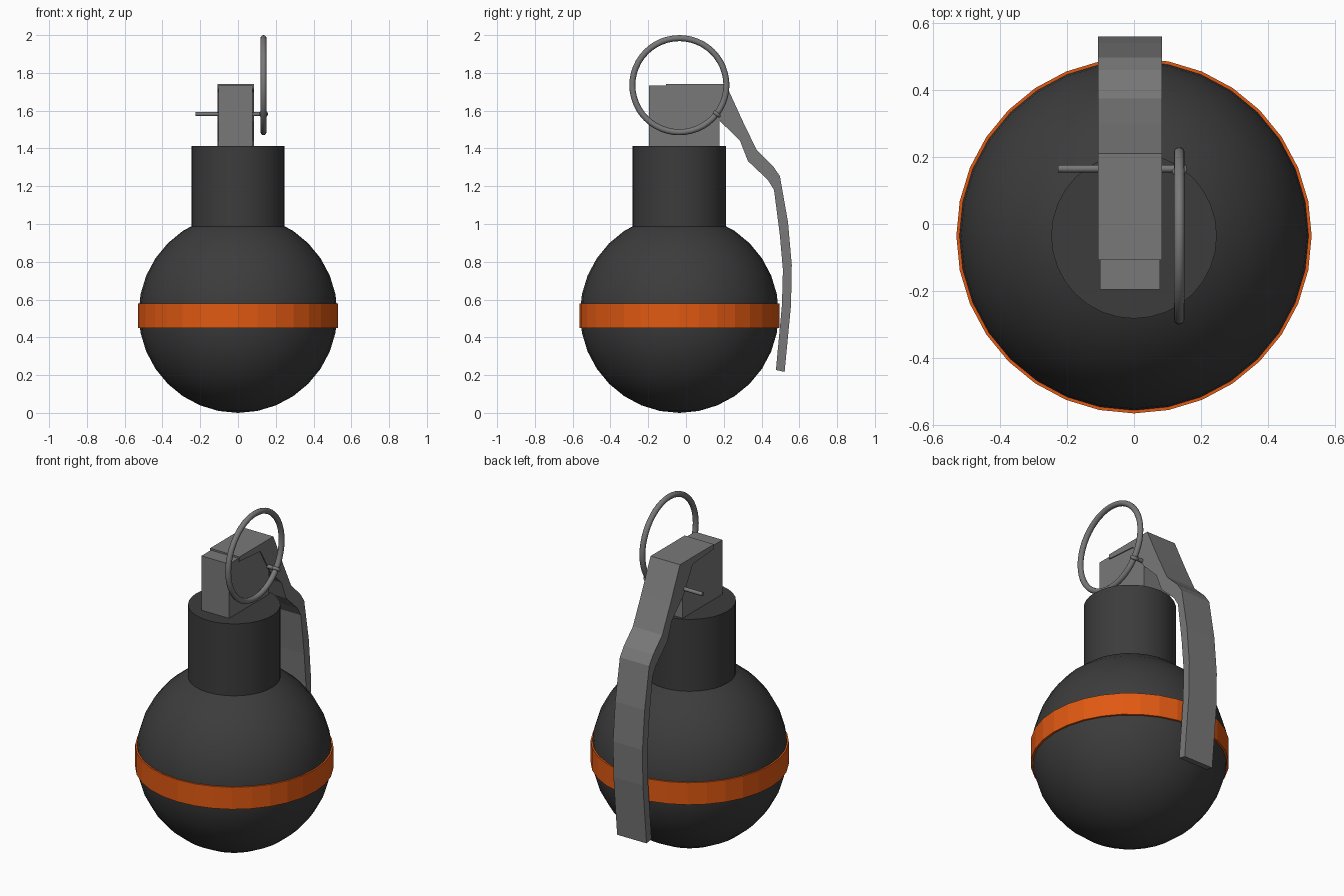
import bpy, bmesh, math
from mathutils import Vector

if "Cube" in bpy.data.objects:
    bpy.data.objects.remove(bpy.data.objects["Cube"])

CY = -0.035  # body axis in y


def material(name, rgb):
    m = bpy.data.materials.new(name)
    m.diffuse_color = (*rgb, 1)
    m.use_nodes = True
    m.node_tree.nodes["Principled BSDF"].inputs["Base Color"].default_value = m.diffuse_color
    return m


DARK = material("dark_casing", (0.045, 0.045, 0.045))
ORANGE = material("orange_band", (0.75, 0.10, 0.006))
METAL = material("grey_metal", (0.19, 0.19, 0.19))


def finish(name, mat, smooth=None):
    ob = bpy.context.object
    ob.name = name
    ob.data.materials.append(mat)
    if smooth:
        bpy.ops.object.shade_smooth_by_angle(angle=math.radians(smooth))
    return ob


def cylinder(name, mat, r, depth, loc, rot=(0, 0, 0), sides=32, smooth=40):
    bpy.ops.mesh.primitive_cylinder_add(vertices=sides, radius=r, depth=depth,
                                        location=loc, rotation=rot)
    return finish(name, mat, smooth)


def torus(name, mat, major, minor, loc, rot, seg=48):
    bpy.ops.mesh.primitive_torus_add(major_radius=major, minor_radius=minor, major_segments=seg,
                                     minor_segments=12, location=loc, rotation=rot)
    return finish(name, mat, 60)


# Round body and neck
bpy.ops.mesh.primitive_uv_sphere_add(segments=32, ring_count=16, radius=0.526,
                                     location=(0, CY, 0.526))
finish("body", DARK, 40)
cylinder("neck", DARK, 0.247, 0.51, (0, CY, 1.157))

# Flat-faced band around the middle
cylinder("band", ORANGE, 0.53, 0.13, (0, CY, 0.515), smooth=None)

# Fuse block on the neck
bpy.ops.mesh.primitive_cube_add(size=1, location=(-0.012, -0.009, 1.565))
block = finish("fuse_block", METAL)
block.scale = (0.18, 0.372, 0.335)

# Safety lever: side profile (y, z) extruded across x
outer = [(-0.107, 1.742), (0.21, 1.742), (0.30, 1.545), (0.375, 1.39), (0.46, 1.307),
         (0.497, 1.254), (0.54, 1.01), (0.56, 0.783), (0.556, 0.571), (0.522, 0.217)]
inner = [(0.476, 0.227), (0.508, 0.571), (0.513, 0.757), (0.497, 0.94), (0.466, 1.18),
         (0.434, 1.233), (0.328, 1.333), (0.286, 1.44), (0.18, 1.545), (0.09, 1.70),
         (-0.107, 1.715)]
bm = bmesh.new()
face = bm.faces.new([bm.verts.new((-0.108, y, z)) for y, z in outer + inner])
ext = bmesh.ops.extrude_face_region(bm, geom=[face])
bmesh.ops.translate(bm, vec=(0.192, 0, 0),
                    verts=[v for v in ext["geom"] if isinstance(v, bmesh.types.BMVert)])
bmesh.ops.recalc_face_normals(bm, faces=bm.faces)
mesh = bpy.data.meshes.new("safety_lever")
bm.to_mesh(mesh)
bm.free()
lever = bpy.data.objects.new("safety_lever", mesh)
lever.data.materials.append(METAL)
bpy.context.collection.objects.link(lever)

# Pin through the block, pull ring, and the small eye joining them
cylinder("pin", METAL, 0.011, 0.36, (-0.046, 0.165, 1.582), (0, math.pi / 2, 0), 16)
torus("pull_ring", METAL, 0.249, 0.016, (0.135, CY, 1.735), (0, math.pi / 2, 0))
tangent = Vector((0, 0.153, 0.20))
torus("pin_eye", METAL, 0.014, 0.010, (0.135, 0.163, 1.582),
      tangent.to_track_quat('Z', 'X').to_euler(), 20)
